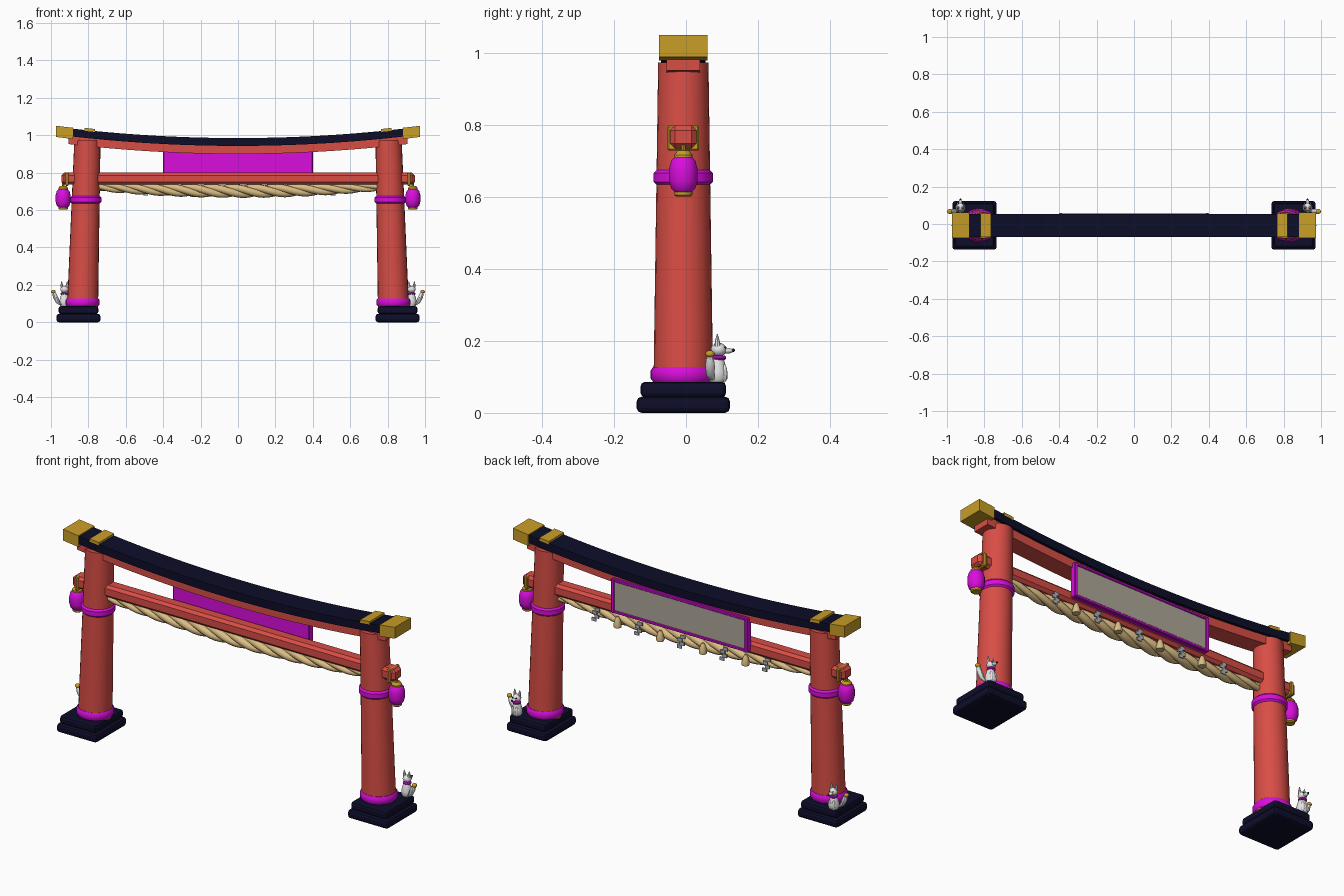
import bpy, bmesh, math
from mathutils import Vector

if "Cube" in bpy.data.objects:
    bpy.data.objects.remove(bpy.data.objects["Cube"], do_unlink=True)


def material(name, r, g, b):
    m = bpy.data.materials.new(name)
    m.use_nodes = True
    m.diffuse_color = (r, g, b, 1)
    m.node_tree.nodes["Principled BSDF"].inputs["Base Color"].default_value = (r, g, b, 1)
    return m


RED = material("vermilion paint", 0.69, 0.075, 0.06)
NAVY = material("dark navy", 0.004, 0.004, 0.022)
GOLD = material("gold", 0.58, 0.34, 0.02)
MAGENTA = material("magenta", 0.7, 0.004, 0.72)
STRAW = material("straw rope", 0.71, 0.51, 0.23)
STONE = material("pale panel", 0.43, 0.39, 0.32)
PAPER = material("grey paper", 0.42, 0.44, 0.46)
WHITE = material("white", 0.78, 0.78, 0.78)
BLACK = material("black", 0.006, 0.006, 0.006)

CY = -0.0075  # shared depth centre of the gate


def finish(name, bm, mat, bevel=0, segments=1, smooth=True):
    bmesh.ops.recalc_face_normals(bm, faces=bm.faces)
    mesh = bpy.data.meshes.new(name)
    bm.to_mesh(mesh)
    bm.free()
    mesh.materials.append(mat)
    ob = bpy.data.objects.new(name, mesh)
    bpy.context.collection.objects.link(ob)
    if bevel:
        mod = ob.modifiers.new("Bevel", "BEVEL")
        mod.width, mod.segments = bevel, segments
    if smooth:
        bpy.ops.object.select_all(action="DESELECT")
        ob.select_set(True)
        bpy.context.view_layer.objects.active = ob
        bpy.ops.object.shade_smooth_by_angle(angle=math.radians(35))
    return ob


def box(name, mat, center, size, bevel=0, segments=1):
    bm = bmesh.new()
    bmesh.ops.create_cube(bm, size=1)
    for v in bm.verts:
        v.co = Vector(center) + v.co * Vector(size)
    return finish(name, bm, mat, bevel, segments, smooth=False)


def tube(name, mat, rings, sides=24):
    """Closed skin through rings given as (centre, radius), each level."""
    bm = bmesh.new()
    loops = []
    for c, r in rings:
        loops.append([bm.verts.new(Vector(c) + Vector((
            r * math.cos(2 * math.pi * i / sides), r * math.sin(2 * math.pi * i / sides), 0)))
            for i in range(sides)])
    for a, b in zip(loops, loops[1:]):
        for i in range(sides):
            j = (i + 1) % sides
            bm.faces.new((a[i], a[j], b[j], b[i]))
    bm.faces.new(loops[0])
    bm.faces.new(loops[-1])
    return finish(name, bm, mat)


def lathe(name, mat, x, y, profile, sides=24):
    return tube(name, mat, [((x, y, z), r) for r, z in profile], sides)


def ball(name, mat, center, size):
    bm = bmesh.new()
    bmesh.ops.create_uvsphere(bm, u_segments=14, v_segments=9, radius=1)
    for v in bm.verts:
        v.co = Vector(center) + v.co * Vector(size)
    return finish(name, bm, mat)


def arched_beam(name, mat, x0, x1, low, high, half_depth, cuts=1):
    """Box beam following the upward sweep of the lintel."""
    bm = bmesh.new()
    loops = []
    for k in range(cuts + 1):
        x = x0 + (x1 - x0) * k / cuts
        rise = 0.052 * (x / 0.9) ** 2
        loops.append([bm.verts.new((x, CY + sy * half_depth, z + rise))
                      for sy, z in ((-1, low), (1, low), (1, high), (-1, high))])
    for a, b in zip(loops, loops[1:]):
        for i in range(4):
            j = (i + 1) % 4
            bm.faces.new((a[i], a[j], b[j], b[i]))
    bm.faces.new(loops[0])
    bm.faces.new(loops[-1])
    return finish(name, bm, mat)


# Lintels and tie beam
arched_beam("top_lintel", NAVY, -0.89, 0.89, 0.943, 0.985, 0.062, 28)
arched_beam("under_lintel", RED, -0.905, 0.905, 0.9, 0.944, 0.047, 28)
box("tie_beam", RED, (0, CY, 0.768), (1.89, 0.074, 0.064), 0.014)

# Name plaque on the back, with a blank panel inside its frame
box("plaque_board", MAGENTA, (0, 0.036, 0.845), (0.8, 0.024, 0.18), 0.004)
box("plaque_panel", STONE, (0, 0.049, 0.845), (0.765, 0.006, 0.15))
for s in (-1, 1):
    box("plaque_side_rail", MAGENTA, (s * 0.391, 0.05, 0.845), (0.018, 0.016, 0.18), 0.003)
    box("plaque_edge_rail", MAGENTA, (0, 0.05, 0.845 + s * 0.083), (0.78, 0.012, 0.014), 0.003)


# Twisted rope: three strands winding round a sagging line
def rope_middle(x):
    t = (x / 0.75) ** 2
    return 0.702 + 0.024 * t, 1 - 0.35 * t


rope = bpy.data.curves.new("twisted_rope", "CURVE")
rope.dimensions = "3D"
rope.bevel_depth, rope.bevel_resolution, rope.use_fill_caps = 0.021, 2, True
for strand in range(3):
    spline = rope.splines.new("POLY")
    spline.points.add(100)
    for k, p in enumerate(spline.points):
        x = -0.75 + 1.5 * k / 100
        z, thick = rope_middle(x)
        a = 2 * math.pi * (x / 0.34 + strand / 3)
        p.co = (x, CY + 0.017 * thick * math.cos(a), z + 0.017 * thick * math.sin(a), 1)
        p.radius = thick
    spline.use_smooth = True
rope.materials.append(STRAW)
bpy.context.collection.objects.link(bpy.data.objects.new("twisted_rope", rope))

# Paper zigzags and straw tassels along the back of the rope
for i in range(-4, 5):
    x = i * 0.125
    z = rope_middle(x)[0]
    if i % 2 == 0:
        for k in range(4):
            box("paper_zigzag", PAPER, (x + (0.007 if k % 2 else -0.007), 0.036 + 0.003 * k,
                                        z + 0.025 - 0.017 * k), (0.026, 0.006, 0.017))
    else:
        lathe("straw_tassel", STRAW, x, 0.037,
              [(0.019, z - 0.03), (0.02, z - 0.015), (0.012, z + 0.014), (0.006, z + 0.024)], 10)


def fox(s):
    """Seated guardian fox facing the back, tail on the outer side."""
    x, y = s * 0.928, 0.088
    lathe("fox_body", WHITE, x, y, [(0.02, 0.085), (0.027, 0.095), (0.027, 0.115),
                                    (0.02, 0.14), (0.014, 0.16)], 12)
    lathe("fox_collar", MAGENTA, x, y + 0.003, [(0.017, 0.147), (0.021, 0.151),
                                                (0.021, 0.156), (0.017, 0.16)], 14)
    ball("fox_head", WHITE, (x, y + 0.003, 0.176), (0.022, 0.022, 0.019))
    ball("fox_snout", WHITE, (x, y + 0.026, 0.173), (0.01, 0.018, 0.008))
    ball("fox_nose", BLACK, (x, y + 0.043, 0.174), (0.005, 0.005, 0.005))
    for e in (-1, 1):
        tube("fox_ear", WHITE, [((x + e * 0.012, y, 0.185), 0.009),
                                ((x + e * 0.014, y - 0.001, 0.203), 0.006),
                                ((x + e * 0.015, y - 0.001, 0.22), 0.001)], 8)
        ball("fox_eye", BLACK, (x + e * 0.01, y + 0.021, 0.182), (0.003, 0.004, 0.003))
        ball("fox_foreleg", WHITE, (x + e * 0.011, y + 0.018, 0.11), (0.008, 0.009, 0.026))
    tube("fox_tail", WHITE, [((x + s * 0.02, 0.072, 0.092), 0.007), ((x + s * 0.034, 0.068, 0.105), 0.012),
                             ((x + s * 0.046, 0.067, 0.13), 0.014), ((x + s * 0.054, 0.067, 0.152), 0.011),
                             ((x + s * 0.058, 0.067, 0.166), 0.006)], 10)
    ball("fox_tail_tip", GOLD, (x + s * 0.059, 0.067, 0.164), (0.013, 0.013, 0.01))


# Everything that repeats at each side
for s in (-1, 1):
    # Stepped plinth
    box("plinth_lower", NAVY, (s * 0.853, CY, 0.0225), (0.236, 0.26, 0.045), 0.014, 2)
    box("plinth_upper", NAVY, (s * 0.853, CY, 0.065), (0.212, 0.238, 0.042), 0.012, 2)

    # Leaning, tapered pillar with its collars
    tube("pillar", RED, [((s * 0.831, CY, 0.08), 0.083), ((s * 0.805, CY, 0.975), 0.07)])
    lathe("pillar_foot_ring", MAGENTA, s * 0.831, CY,
          [(0.084, 0.086), (0.091, 0.096), (0.091, 0.118), (0.084, 0.128)])
    lathe("pillar_upper_ring", MAGENTA, s * 0.814, CY,
          [(0.074, 0.634), (0.083, 0.643), (0.083, 0.667), (0.074, 0.676)])

    # Gold fittings
    arched_beam("lintel_end_cap", GOLD, s * 0.882, s * 0.972, 0.93, 0.99, 0.068, 2)
    arched_beam("lintel_strap", GOLD, s * 0.765, s * 0.82, 0.98, 0.996, 0.063, 2)
    box("tie_beam_collar", GOLD, (s * 0.914, CY, 0.765), (0.018, 0.088, 0.07), 0.004)

    # Hanging lantern
    lx = s * 0.935
    lathe("lantern_hanger", GOLD, lx, CY, [(0.007, 0.715), (0.007, 0.745)], 10)
    lathe("lantern_top", GOLD, lx, CY, [(0.026, 0.705), (0.026, 0.717), (0.016, 0.73)], 16)
    lathe("lantern_body", MAGENTA, lx, CY, [(0.024, 0.614), (0.034, 0.624), (0.04, 0.645),
                                            (0.04, 0.68), (0.034, 0.702), (0.024, 0.712)], 18)
    lathe("lantern_bottom", GOLD, lx, CY, [(0.02, 0.602), (0.025, 0.606), (0.025, 0.616)], 16)
    fox(s)
